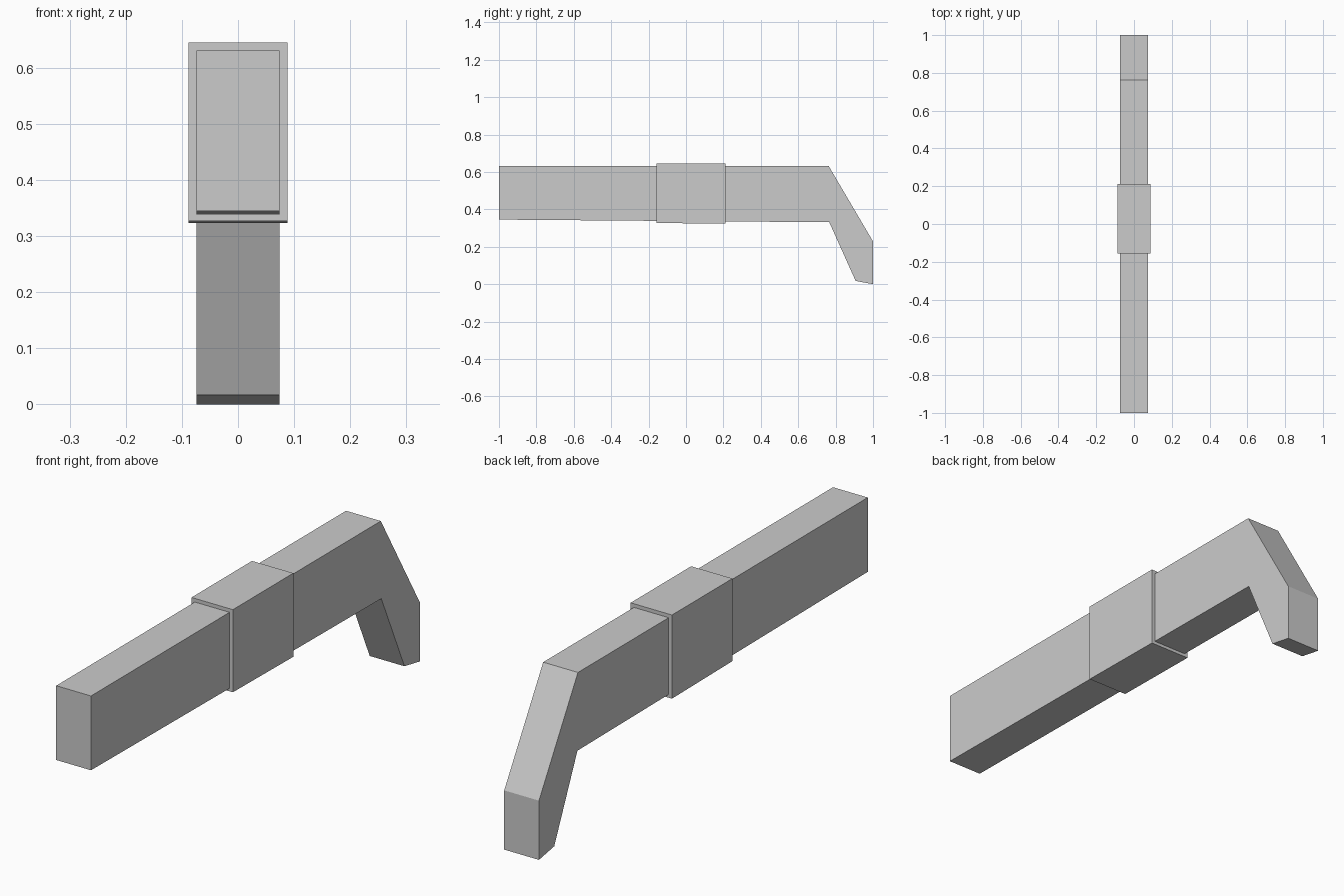
import bpy, bmesh

if "Cube" in bpy.data.objects:
    bpy.data.objects.remove(bpy.data.objects["Cube"])

grey = bpy.data.materials.new("light_grey")
grey.diffuse_color = (0.6, 0.6, 0.6, 1)
grey.use_nodes = True
grey.node_tree.nodes["Principled BSDF"].inputs["Base Color"].default_value = grey.diffuse_color


def side_prism(name, profile, half_width):
    """Extrude a (y, z) side profile across x."""
    bm = bmesh.new()
    face = bm.faces.new([bm.verts.new((-half_width, y, z)) for y, z in profile])
    ext = bmesh.ops.extrude_face_region(bm, geom=[face])
    verts = [v for v in ext["geom"] if isinstance(v, bmesh.types.BMVert)]
    bmesh.ops.translate(bm, verts=verts, vec=(2 * half_width, 0, 0))
    bmesh.ops.recalc_face_normals(bm, faces=bm.faces)
    mesh = bpy.data.meshes.new(name)
    bm.to_mesh(mesh)
    bm.free()
    mesh.materials.append(grey)
    obj = bpy.data.objects.new(name, mesh)
    bpy.context.collection.objects.link(obj)
    return obj


# Long bar bending down into a hook at the back
side_prism("hooked_bar", [
    (-1, 0.345), (-1, 0.631), (0.763, 0.631), (1, 0.228),
    (1, 0), (0.907, 0.017), (0.766, 0.331)], 0.074)

# Wider sleeve around the middle of the bar
side_prism("sleeve", [
    (-0.157, 0.327), (-0.157, 0.645), (0.211, 0.645), (0.211, 0.323)], 0.088)
